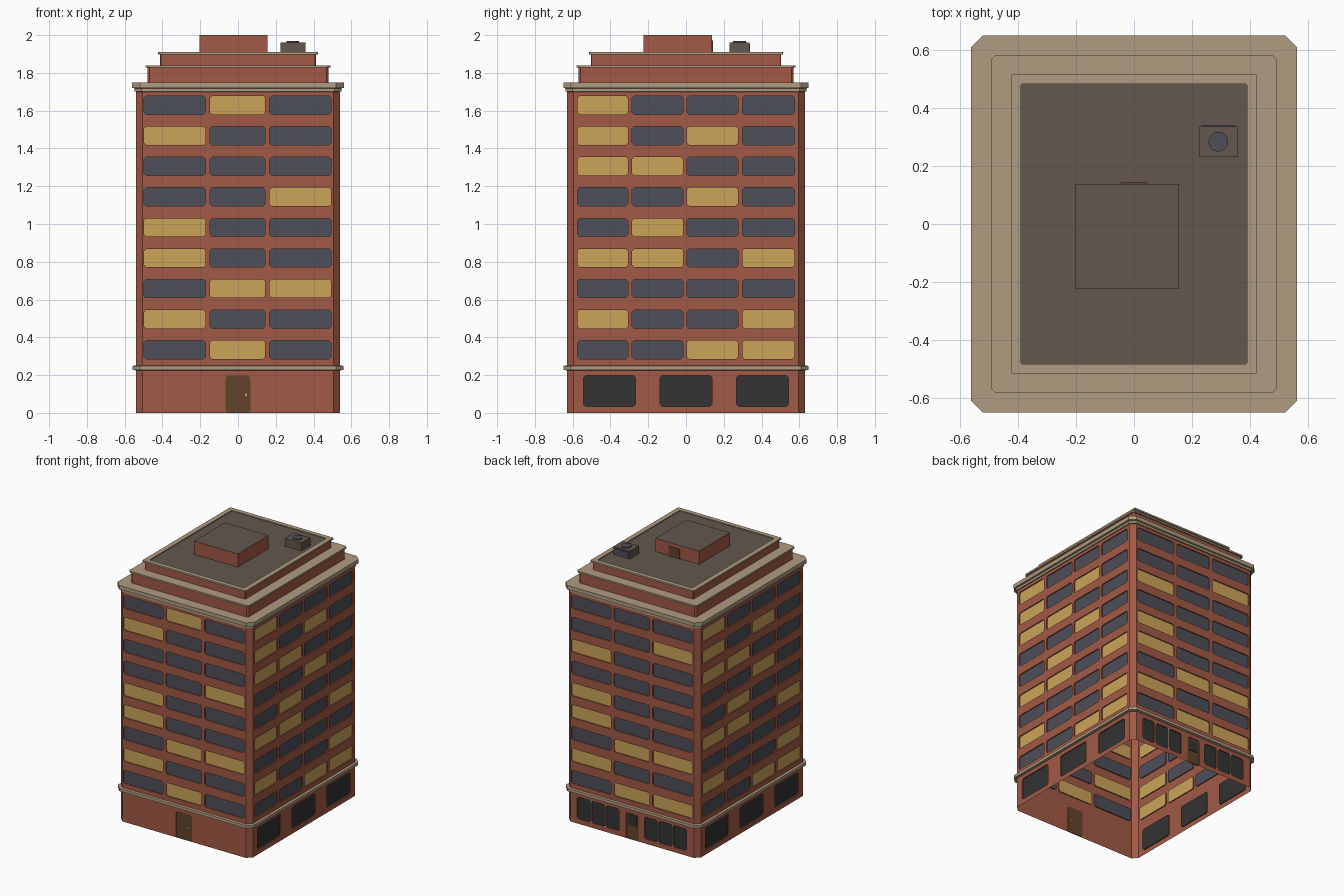
import bpy, bmesh, math
from mathutils import Matrix

if "Cube" in bpy.data.objects:
    bpy.data.objects.remove(bpy.data.objects["Cube"])


def lin(c):
    c /= 255
    return c / 12.92 if c <= 0.04045 else ((c + 0.055) / 1.055) ** 2.4


def material(name, r, g, b):
    m = bpy.data.materials.new(name)
    m.diffuse_color = (lin(r), lin(g), lin(b), 1)
    m.use_nodes = True
    m.node_tree.nodes["Principled BSDF"].inputs["Base Color"].default_value = m.diffuse_color
    return m


MATS = [material("brick", 163, 90, 70), material("dark_window", 78, 79, 88),
        material("lit_window", 204, 164, 90), material("stone_trim", 176, 156, 128),
        material("roof_grey", 100, 87, 79), material("shop_glass", 51, 51, 51),
        material("door_brown", 98, 68, 44)]
BRICK, DARK, LIT, TRIM, ROOF, GLASS, DOOR = range(7)


def finish(bm, name):
    me = bpy.data.meshes.new(name)
    bm.to_mesh(me)
    bm.free()
    for m in MATS:
        me.materials.append(m)
    ob = bpy.data.objects.new(name, me)
    bpy.context.collection.objects.link(ob)
    return ob


def face(bm, pts, mat):
    f = bm.faces.new([bm.verts.new(p) for p in pts])
    f.material_index = mat


HX, HY, CH = 0.54, 0.63, 0.035   # body half sizes and corner chamfer
WALL_TOP = 1.71


def opening(bm, a, b, z0, z1, mat, depth, d, c=0.011):
    """Rectangle with clipped corners, set back into the wall."""
    if depth == 0:
        face(bm, [(a, -d, z0), (b, -d, z0), (b, -d, z1), (a, -d, z1)], mat)
        return
    o = [(a + c, z0), (b - c, z0), (b, z0 + c), (b, z1 - c),
         (b - c, z1), (a + c, z1), (a, z1 - c), (a, z0 + c)]
    face(bm, [(u, -d + depth, z) for u, z in o], mat)
    for i in range(8):
        p, q = o[i], o[(i + 1) % 8]
        face(bm, [(p[0], -d, p[1]), (q[0], -d, q[1]),
                  (q[0], -d + depth, q[1]), (p[0], -d + depth, p[1])], BRICK)
    for k, corner in ((7, (a, z0)), (1, (b, z0)), (3, (b, z1)), (5, (a, z1))):
        p, q = o[k], o[(k + 1) % 8]
        face(bm, [(p[0], -d, p[1]), (corner[0], -d, corner[1]), (q[0], -d, q[1])], BRICK)


def wall(name, half, d, turn, storeys):
    """One side of the shell; u runs left to right seen from outside."""
    bm = bmesh.new()

    def brick(a, b, z0, z1):
        if b - a > 1e-5 and z1 - z0 > 1e-5:
            face(bm, [(a, -d, z0), (b, -d, z0), (b, -d, z1), (a, -d, z1)], BRICK)
    for s0, s1, ops in storeys:
        u = -half
        for a, b, z0, z1, mat, depth in sorted(ops):
            brick(u, a, s0, s1)
            brick(a, b, s0, z0)
            brick(a, b, z1, s1)
            opening(bm, a, b, z0, z1, mat, depth, d)
            u = b
        brick(u, half, s0, s1)
    bmesh.ops.rotate(bm, verts=bm.verts, matrix=Matrix.Rotation(turn * math.pi / 2, 3, 'Z'))
    finish(bm, name)


def storeys(ground, cols, pattern):
    rows = [(0, 0.24, ground)]
    for i, lits in enumerate(reversed(pattern.split())):
        z = 0.286 + i * 0.1618
        s0 = 0.24 if i == 0 else z - 0.03
        s1 = WALL_TOP if i == 8 else z + 0.1318
        rows.append((s0, s1, [(a, b, z, z + 0.097, LIT if c == "1" else DARK, 0.008)
                              for (a, b), c in zip(cols, lits)]))
    return rows


# Four walls with their window patterns, top storey first
COLS3 = [(-0.497, -0.172), (-0.148, 0.144), (0.168, 0.493)]
COLS4 = [(-0.575, -0.308), (-0.285, -0.016), (0.006, 0.275), (0.298, 0.575)]
shop_side = [(a, a + 0.275, 0.035, 0.197, GLASS, 0.008) for a in (-0.543, -0.138, 0.267)]
front_ground = [(-0.067, 0.065, 0, 0.197, DOOR, 0.006)]
back_ground = [(-0.052, 0.052, 0, 0.197, DOOR, 0.006)]
for start in (-0.45, 0.1):
    for i in range(3):
        a = start + i * 0.118
        back_ground.append((a, a + 0.108, 0.035, 0.197, GLASS, 0.008))
        if i < 2:
            back_ground.append((a + 0.108, a + 0.118, 0.035, 0.197, TRIM, 0))

wall("front_wall", HX - CH, HY, 0,
     storeys(front_ground, COLS3, "010 100 000 001 100 100 011 100 010"))
wall("right_wall", HY - CH, HX, 1,
     storeys(shop_side, COLS4, "1000 1010 1100 0010 0100 1101 0000 1001 0011"))
wall("back_wall", HX - CH, HY, 2,
     storeys(back_ground, COLS3, "000 001 100 000 100 100 011 100 011"))
wall("left_wall", HY - CH, HX, 3,
     storeys(shop_side, COLS4, "1000 1010 1100 0010 0100 1101 0000 1001 0011"))

# Chamfered brick corners
bm = bmesh.new()
for sx in (-1, 1):
    for sy in (-1, 1):
        p, q = (sx * (HX - CH), sy * HY), (sx * HX, sy * (HY - CH))
        if sx * sy > 0:
            p, q = q, p
        face(bm, [(*p, 0), (*q, 0), (*q, WALL_TOP), (*p, WALL_TOP)], BRICK)
finish(bm, "corner_piers")


def loft(name, rings, mat, cap=None):
    """Skin a stack of chamfered rectangles (half x, half y, chamfer, z)."""
    bm = bmesh.new()
    loops = []
    for x, y, c, z in rings:
        pts = [(-x + c, -y), (x - c, -y), (x, -y + c), (x, y - c),
               (x - c, y), (-x + c, y), (-x, y - c), (-x, -y + c)]
        loops.append([bm.verts.new((*p, z)) for p in pts])
    for lo, hi in zip(loops, loops[1:]):
        for i in range(8):
            j = (i + 1) % 8
            bm.faces.new((lo[i], lo[j], hi[j], hi[i])).material_index = mat
    if cap is not None:
        bm.faces.new(loops[-1]).material_index = cap
    return finish(bm, name)


# Stone ledge, cornice, stepped tiers and roof
loft("ground_ledge", [(HX, HY, CH, 0.225), (0.558, 0.648, 0.04, 0.228),
                      (0.558, 0.648, 0.04, 0.249), (HX, HY, CH, 0.251)], TRIM)
loft("cornice", [(HX, HY, CH, 1.70), (0.547, 0.637, 0.037, 1.702), (0.547, 0.637, 0.037, 1.718),
                 (0.56, 0.648, 0.04, 1.721), (0.56, 0.648, 0.04, 1.75),
                 (0.48, 0.57, 0.012, 1.75)], TRIM)
loft("lower_tier", [(0.48, 0.57, 0.012, 1.75), (0.48, 0.57, 0.012, 1.828)], BRICK)
loft("lower_tier_coping", [(0.48, 0.57, 0.012, 1.828), (0.49, 0.58, 0.014, 1.828),
                           (0.49, 0.58, 0.014, 1.84), (0.412, 0.503, 0.004, 1.84)], TRIM)
loft("upper_tier", [(0.412, 0.503, 0.004, 1.84), (0.412, 0.503, 0.004, 1.898)], BRICK)
loft("upper_tier_coping", [(0.412, 0.503, 0.004, 1.898), (0.423, 0.514, 0.004, 1.898),
                           (0.423, 0.514, 0.004, 1.91), (0.388, 0.482, 0.004, 1.91),
                           (0.388, 0.482, 0.004, 1.903)], TRIM)
loft("roof", [(0.388, 0.482, 0.004, 1.902), (0.388, 0.482, 0.004, 1.903)], ROOF, ROOF)


def box(name, x0, x1, y0, y1, z0, z1, mat, top=None):
    bm = bmesh.new()
    bmesh.ops.create_cube(bm, size=1)
    for v in bm.verts:
        v.co = (x0 if v.co.x < 0 else x1, y0 if v.co.y < 0 else y1, z0 if v.co.z < 0 else z1)
    bm.normal_update()
    for f in bm.faces:
        f.material_index = top if top is not None and f.normal.z > 0.5 else mat
    return finish(bm, name)


def disc(name, x, y, z0, z1, r, mat):
    bm = bmesh.new()
    bmesh.ops.create_cone(bm, cap_ends=True, segments=16, radius1=r, radius2=r, depth=z1 - z0,
                          matrix=Matrix.Translation((x, y, (z0 + z1) / 2)))
    for f in bm.faces:
        f.material_index = mat
    return finish(bm, name)


# Rooftop stair house with door, and cooling unit with fan
box("stair_house", -0.203, 0.155, -0.224, 0.137, 1.90, 2.0, BRICK, ROOF)
box("stair_house_door", -0.046, 0.044, 0.137, 0.143, 1.903, 1.972, DOOR)
box("cooling_unit", 0.224, 0.358, 0.23, 0.335, 1.90, 1.962, ROOF)
box("cooling_unit_grille", 0.235, 0.347, 0.335, 0.34, 1.912, 1.952, DARK)
disc("cooling_fan", 0.29, 0.283, 1.962, 1.969, 0.034, DARK)

# Door details
box("front_door_knob", 0.036, 0.048, -0.631, -0.622, 0.09, 0.102, LIT)
box("back_door_pane", -0.036, 0.036, 0.624, 0.628, 0.1, 0.178, GLASS)
